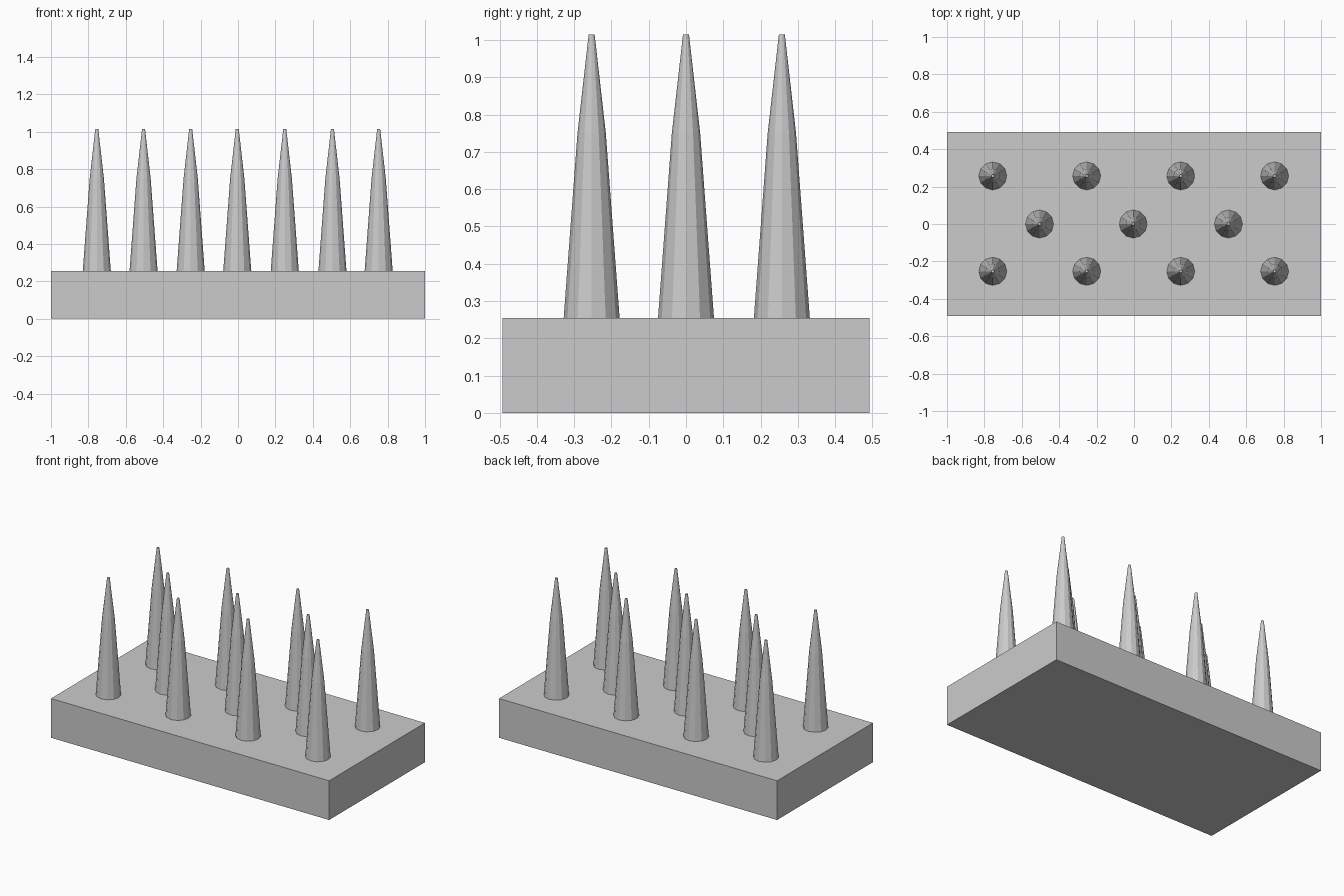
import bpy, bmesh, math

if "Cube" in bpy.data.objects:
    bpy.data.objects.remove(bpy.data.objects["Cube"])

SIDES = 12
BASE_TOP = 0.255
# spike profile: (radius, height)
PROFILE = [(0.075, BASE_TOP), (0.038, 0.75), (0.008, 1.015)]


def make_object(name, bm):
    bmesh.ops.recalc_face_normals(bm, faces=bm.faces[:])
    mesh = bpy.data.meshes.new(name)
    bm.to_mesh(mesh)
    bm.free()
    obj = bpy.data.objects.new(name, mesh)
    bpy.context.collection.objects.link(obj)
    return obj


# rectangular base block
bm = bmesh.new()
bmesh.ops.create_cube(bm, size=1)
bmesh.ops.scale(bm, vec=(2.0, 0.985, BASE_TOP), verts=bm.verts)
bmesh.ops.translate(bm, vec=(0, 0, BASE_TOP / 2), verts=bm.verts)
make_object("base_block", bm)

# one tapered spike, lofted from rings
bm = bmesh.new()
rings = []
for r, z in PROFILE:
    rings.append([bm.verts.new((r * math.cos(2 * math.pi * i / SIDES),
                                r * math.sin(2 * math.pi * i / SIDES), z))
                  for i in range(SIDES)])
for low, high in zip(rings, rings[1:]):
    for i in range(SIDES):
        j = (i + 1) % SIDES
        bm.faces.new((low[i], low[j], high[j], high[i]))
bm.faces.new(rings[0][::-1])
bm.faces.new(rings[-1])
spike = make_object("spike", bm)

# staggered rows of spikes sharing the same mesh
outer = (-0.755, -0.253, 0.25, 0.752)
inner = (-0.505, -0.004, 0.505)
spots = [(x, y) for y, xs in ((-0.253, outer), (0.0, inner), (0.257, outer)) for x in xs]
spike.location = (*spots[0], 0)
for x, y in spots[1:]:
    copy = bpy.data.objects.new("spike", spike.data)
    copy.location = (x, y, 0)
    bpy.context.collection.objects.link(copy)
